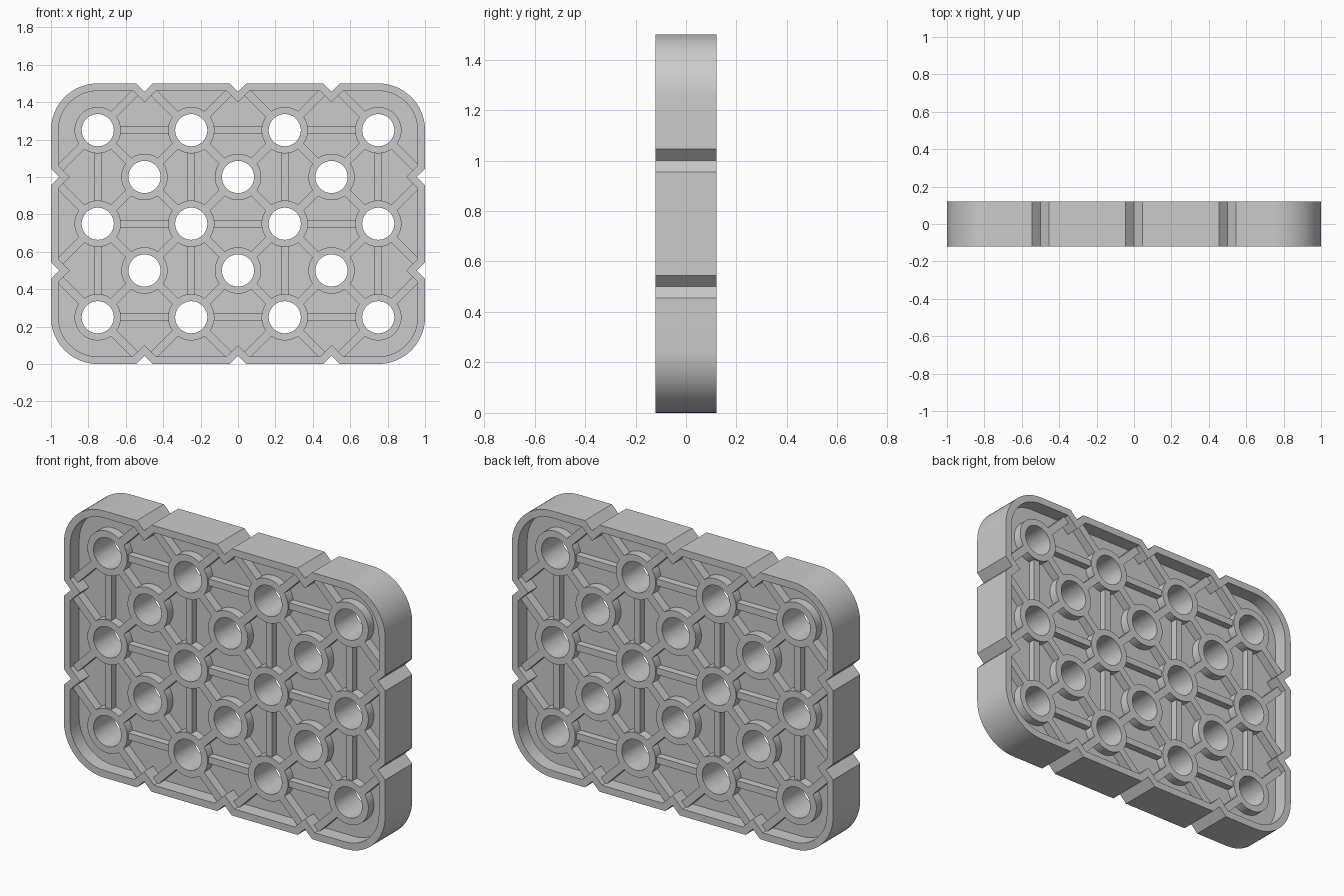
import bpy, bmesh
from math import sin, cos, pi
from mathutils import Vector

if "Cube" in bpy.data.objects:
    bpy.data.objects.remove(bpy.data.objects["Cube"])

HALF = 0.12      # half thickness of the plate
WEB = 0.04       # half thickness of the middle web
BOSS = 0.09      # half height of bosses and diagonal ribs
LOW = 0.08       # half height of straight ribs
WALL = 0.04      # rim wall thickness
V = 0.045        # notch depth and half width


def circle(cx, cz, r, n=48):
    return [(cx + r * cos(2 * pi * i / n), cz + r * sin(2 * pi * i / n)) for i in range(n)]


def strip(a, b, w):
    # rectangle of width w running from point a to point b
    a, b = Vector(a), Vector(b)
    d = (b - a).normalized() * w / 2
    n = Vector((-d.y, d.x))
    return [tuple(a - n), tuple(b - n), tuple(b + n), tuple(a + n)]


def outline(d):
    # rounded rectangle inset by d, with V notches on all four sides
    pts = []
    r, v = 0.25 - d, V + d * (2 ** 0.5 - 1)
    corners = [(0.75, 0.25), (0.75, 1.25), (-0.75, 1.25), (-0.75, 0.25)]
    sides = [[(1, 0.5), (1, 1.0)], [(0.5, 1.5), (0, 1.5), (-0.5, 1.5)],
             [(-1, 1.0), (-1, 0.5)], [(-0.5, 0), (0, 0), (0.5, 0)]]
    for k in range(4):
        cx, cz = corners[k]
        for i in range(17):
            t = -pi / 2 + k * pi / 2 + i / 16 * pi / 2
            pts.append((cx + r * cos(t), cz + r * sin(t)))
        out = Vector([(1, 0), (0, 1), (-1, 0), (0, -1)][k])
        along = Vector((-out.y, out.x))
        for p in sides[k]:
            p = Vector(p) - out * d
            pts += [tuple(p - along * v), tuple(p - out * v), tuple(p + along * v)]
    return pts


def prism(bm, pts, y0, y1):
    a = [bm.verts.new((x, y0, z)) for x, z in pts]
    b = [bm.verts.new((x, y1, z)) for x, z in pts]
    bm.faces.new(a)
    bm.faces.new(b[::-1])
    n = len(pts)
    for i in range(n):
        j = (i + 1) % n
        bm.faces.new((a[j], a[i], b[i], b[j]))


def make(name, items):
    bm = bmesh.new()
    for pts, y0, y1 in items:
        prism(bm, pts, y0, y1)
    bmesh.ops.recalc_face_normals(bm, faces=bm.faces[:])
    me = bpy.data.meshes.new(name)
    bm.to_mesh(me)
    bm.free()
    ob = bpy.data.objects.new(name, me)
    bpy.context.collection.objects.link(ob)
    return ob


def boolean(ob, tool, op, own=False):
    m = ob.modifiers.new(tool.name, 'BOOLEAN')
    m.object, m.operation, m.solver, m.use_self = tool, op, 'EXACT', own
    tool.hide_render = True


main = [(x, z) for z in (0.25, 0.75, 1.25) for x in (-0.75, -0.25, 0.25, 0.75)]
mid = [(x, z) for z in (0.5, 1.0) for x in (-0.5, 0, 0.5)]

# bosses around every hole
network = [(circle(x, z, 0.124), -BOSS, BOSS) for x, z in main + mid]

# straight ribs, slightly lower than the bosses
for x, z in main:
    for q in ((x + 0.5, z), (x, z + 0.5)):
        if q in main:
            d = (Vector(q) - Vector((x, z))).normalized() * 0.1
            network.append((strip(Vector((x, z)) + d, Vector(q) - d, 0.038), -LOW, LOW))

# diagonal ribs from middle bosses and edge notches to the main bosses
for i in range(5):
    for j in range(4):
        p = (-1 + i * 0.5, j * 0.5)
        if i in (0, 4) and j in (0, 3):
            continue
        gap = 0.105 if p in mid else 0.05
        for sx in (-1, 1):
            for sz in (-1, 1):
                q = (p[0] + sx * 0.25, p[1] + sz * 0.25)
                if q in main:
                    d = Vector((sx, sz)).normalized()
                    network.append((strip(Vector(p) + d * gap, Vector(q) - d * 0.105, 0.043), -BOSS, BOSS))

# rimmed plate with a pocket on each face
plate = make("grid_plate", [(outline(0), -HALF, HALF)])
pockets = make("pocket_cutter", [(outline(WALL), -0.3, -WEB), (outline(WALL), WEB, 0.3)])
ribs = make("ribs_and_bosses", network)
holes = make("hole_cutter", [(circle(x, z, 0.086), -0.3, 0.3) for x, z in main + mid])
boolean(plate, pockets, 'DIFFERENCE')
boolean(plate, ribs, 'UNION', True)
boolean(plate, holes, 'DIFFERENCE')

# bake the booleans and remove the helpers
dg = bpy.context.evaluated_depsgraph_get()
baked = bpy.data.meshes.new_from_object(plate.evaluated_get(dg))
plate.modifiers.clear()
plate.data = baked
for helper in (pockets, ribs, holes):
    bpy.data.objects.remove(helper)

# smooth the round surfaces
bpy.context.view_layer.objects.active = plate
plate.select_set(True)
bpy.ops.object.shade_smooth_by_angle(angle=0.5)
